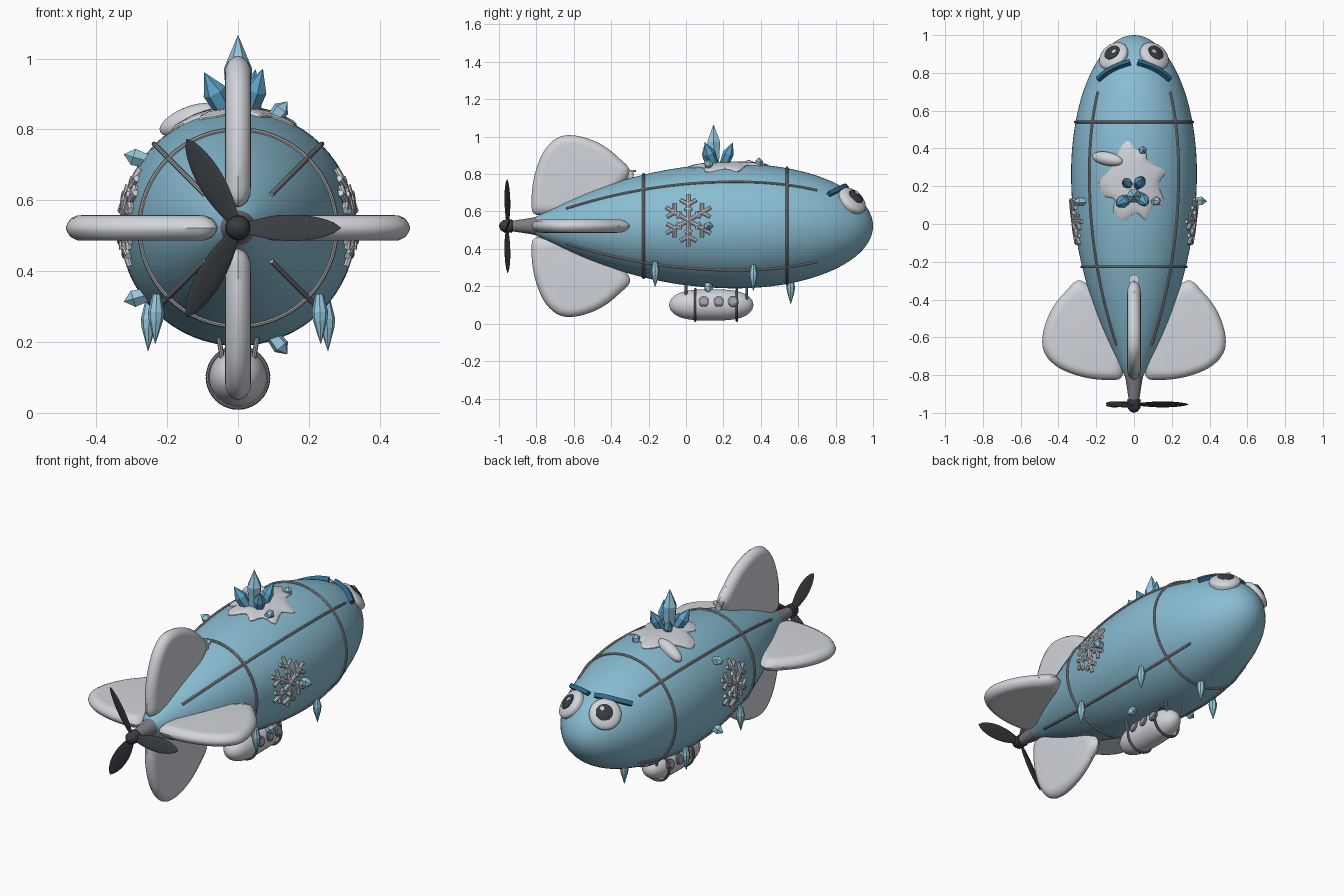
import bpy, bmesh, math
from mathutils import Vector

cube = bpy.data.objects.get("Cube")
if cube:
    bpy.data.objects.remove(cube, do_unlink=True)

CZ = 0.522  # height of the hull axis


def material(name, r, g, b):
    m = bpy.data.materials.new(name)
    m.use_nodes = True
    m.diffuse_color = (r, g, b, 1)
    bsdf = m.node_tree.nodes["Principled BSDF"]
    bsdf.inputs["Base Color"].default_value = (r, g, b, 1)
    bsdf.inputs["Roughness"].default_value = 0.6
    return m


BLUE = material("hull blue", 0.25, 0.51, 0.65)
WHITE = material("frost white", 0.64, 0.66, 0.70)
STEEL = material("trim grey", 0.34, 0.35, 0.37)
DARK = material("charcoal", 0.04, 0.045, 0.052)
BROW = material("brow blue", 0.03, 0.14, 0.26)
ICE = material("ice blue", 0.30, 0.58, 0.74)
DEEP = material("crystal blue", 0.11, 0.38, 0.60)
BOOM = material("boom grey", 0.20, 0.20, 0.23)


def finish(name, mesh, mat, smooth=True):
    mesh.materials.clear()
    mesh.materials.append(mat)
    for p in mesh.polygons:
        p.use_smooth = smooth
        p.material_index = 0
    if smooth:
        mesh.set_sharp_from_angle(angle=math.radians(40))
    ob = bpy.data.objects.new(name, mesh)
    bpy.context.collection.objects.link(ob)
    return ob


def loft(name, rings, mat, smooth=True):
    """Skin closed rings of points and cap both ends."""
    bm = bmesh.new()
    rows = [[bm.verts.new(p) for p in ring] for ring in rings]
    n = len(rows[0])
    for a, b in zip(rows, rows[1:]):
        for i in range(n):
            bm.faces.new((a[i], a[(i + 1) % n], b[(i + 1) % n], b[i]))
    bm.faces.new(rows[0])
    bm.faces.new(rows[-1])
    bmesh.ops.remove_doubles(bm, verts=bm.verts, dist=0.0001)
    bmesh.ops.recalc_face_normals(bm, faces=bm.faces)
    mesh = bpy.data.meshes.new(name)
    bm.to_mesh(mesh)
    bm.free()
    return finish(name, mesh, mat, smooth)


def lathe(name, profile, loc, axis, mat, seg=32, smooth=True):
    """Turn (distance, radius) pairs around an axis through loc."""
    q = Vector(axis).to_track_quat('Z', 'Y')
    rings = [[Vector(loc) + q @ Vector((max(r, 0.0008) * math.cos(math.tau * i / seg),
                                        max(r, 0.0008) * math.sin(math.tau * i / seg), d))
              for i in range(seg)] for d, r in profile]
    return loft(name, rings, mat, smooth)


def tubes(name, paths, radius, mat, closed=False, res=2):
    cu = bpy.data.curves.new(name + "_path", 'CURVE')
    cu.dimensions = '3D'
    cu.bevel_depth = radius
    cu.bevel_resolution = res
    cu.use_fill_caps = True
    for path in paths:
        sp = cu.splines.new('POLY')
        sp.points.add(len(path) - 1)
        for pt, co in zip(sp.points, path):
            pt.co = (*co, 1)
        sp.use_cyclic_u = closed
    tmp = bpy.data.objects.new(name + "_path", cu)
    mesh = bpy.data.meshes.new_from_object(tmp)
    bpy.data.objects.remove(tmp)
    return finish(name, mesh, mat)


def hull_r(y):
    if y > 0.27:
        return 0.333 * math.sqrt(max(0, 1 - ((y - 0.27) / 0.73) ** 2))
    return 0.333 * (1 - ((0.27 - y) / 1.16) ** 2.05)


def on_hull(y, ang, lift=0.0):
    r = hull_r(y) + lift
    return Vector((r * math.cos(ang), y, CZ + r * math.sin(ang)))


def smooth_outline(pts, steps=5):
    """Closed Catmull-Rom curve through the points."""
    pts = [Vector(p) for p in pts]
    out = []
    for i in range(len(pts)):
        a, b, c, d = (pts[(i + k - 1) % len(pts)] for k in range(4))
        for s in range(steps):
            t = s / steps
            out.append(0.5 * (2 * b + (c - a) * t + (2 * a - 5 * b + 4 * c - d) * t * t
                              + (3 * b - a - 3 * c + d) * t ** 3))
    return out


# Hull, with stations bunched towards the round nose
ys = [-0.83 + 1.1 * i / 24 for i in range(24)]
ys += [0.27 + 0.73 * math.sin(math.pi / 2 * i / 24) for i in range(25)]
lathe("hull", [(y, hull_r(y)) for y in ys], (0, 0, CZ), (0, 1, 0), BLUE, 64)

# Hoops and lengthwise ribs
for label, y in (("rear", -0.227), ("front", 0.54)):
    tubes(label + "_hoop", [[on_hull(y, math.tau * i / 64, 0.003) for i in range(64)]],
          0.007, STEEL, True)
tubes("hull_ribs", [[on_hull(-0.64 + 1.34 * i / 30, math.pi / 4 + k * math.pi / 2, 0.002)
                     for i in range(31)] for k in range(4)], 0.007, STEEL)

# Four tail fins with bevelled rims: (along hull, outward)
fin = smooth_outline([(-0.30, 0.28), (-0.36, 0.365), (-0.46, 0.44), (-0.58, 0.482), (-0.68, 0.475),
                      (-0.76, 0.40), (-0.81, 0.27), (-0.825, 0.14), (-0.80, 0.06),
                      (-0.62, 0.08), (-0.42, 0.16)])
mid = sum(fin, Vector((0, 0))) / len(fin)
layers = ((-0.036, 0.76), (-0.035, 0.84), (-0.026, 0.93), (-0.012, 0.98), (0, 1),
          (0.012, 0.98), (0.026, 0.93), (0.035, 0.84), (0.036, 0.76))
for k, label in enumerate(("left", "top", "right", "bottom")):
    c, s = round(math.cos(k * math.pi / 2)), round(math.sin(k * math.pi / 2))
    rings = []
    for w, f in layers:
        flat = [mid + (p - mid) * f for p in fin]
        rings.append([(p.y * c - w * s, p.x, CZ + p.y * s + w * c) for p in flat])
    loft(label + "_fin", rings, WHITE)

# Tail boom, hub and propeller
lathe("tail_boom", [(-0.80, 0.05), (-0.83, 0.043), (-0.93, 0.028)], (0, 0, CZ), (0, 1, 0), BOOM)
lathe("propeller_hub", [(-1.0, 0.0), (-0.992, 0.02), (-0.975, 0.033), (-0.93, 0.036), (-0.92, 0.0)],
      (0, 0, CZ), (0, 1, 0), DARK, 24)
for k in range(3):
    a = k * math.tau / 3
    out, side = Vector((math.cos(a), 0, math.sin(a))), Vector((-math.sin(a), 0.4, math.cos(a)))
    rings = []
    for i in range(15):
        t = i / 14
        w = 0.037 * math.sin(math.pi * (0.1 + 0.9 * t) ** 1.15) ** 0.6 if t < 1 else 0.001
        rings.append([Vector((0, -0.955, CZ)) + out * (0.02 + 0.27 * t)
                      + side * w * math.cos(math.tau * j / 12)
                      + Vector((0, 0.006 * math.sin(math.tau * j / 12) * w / 0.037, 0))
                      for j in range(12)])
    loft("propeller_blade", rings, DARK)

# Gondola, bands, portholes and struts
pod = [(0.135 - 0.225 * math.cos(math.pi * i / 28),
        0.083 * (1 - abs(math.cos(math.pi * i / 28)) ** 3.2) ** 0.5) for i in range(29)]
lathe("gondola", pod, (0, 0, 0.1), (0, 1, 0), WHITE, 40)
for y in (0.05, 0.272):
    tubes("gondola_band", [[(0.084 * math.cos(math.tau * i / 40), y, 0.1 + 0.084 * math.sin(math.tau * i / 40))
                            for i in range(40)]], 0.007, BOOM, True)
for sx in (-1, 1):
    for y in (0.095, 0.175, 0.252):
        n = Vector((sx, 0, 0.25)).normalized()
        p = Vector((0, y, 0.1)) + n * 0.072
        lathe("porthole_rim", [(0, 0.029), (0.013, 0.029), (0.016, 0.025)], p, n, BOOM, 20)
        lathe("porthole_glass", [(0, 0.018), (0.018, 0.018)], p, n, STEEL, 20)
    for y in (0.0, 0.325):
        tubes("gondola_strut", [[(sx * 0.04, y, 0.13), (sx * 0.055, y, 0.215)]], 0.007, STEEL)

# Eyes and brows
for sx, label in ((1, "left"), (-1, "right")):
    ang = math.atan2(0.132, sx * 0.105)
    p = on_hull(0.89, ang)
    n = (on_hull(0.89, ang) - on_hull(0.88, ang)).cross(
        Vector((-math.sin(ang), 0, math.cos(ang)))).normalized()
    if n.y < 0:
        n = -n
    dome = [(0.032 * math.sin(math.pi / 2 * i / 8), 0.085 * math.cos(math.pi / 2 * i / 8)) for i in range(9)]
    lathe(label + "_eye", [(-0.03, 0.08)] + dome, p, n, WHITE, 40)
    inward = Vector((-sx, 0, 0)) - n * n.dot(Vector((-sx, 0, 0)))
    up = Vector((0, 0, 1)) - n * n.z
    lathe(label + "_pupil", [(0.01, 0.046), (0.029, 0.045), (0.036, 0.03), (0.038, 0)],
          p + inward * 0.008, n, DARK, 32)
    lathe(label + "_eye_glint", [(0.03, 0.013), (0.040, 0.012)],
          p + inward * 0.025 + up * 0.015, n, WHITE, 16)
    brow = []
    for i in range(9):
        t = i / 8
        x, y = 0.02 + 0.175 * t, 0.857 - 0.092 * t + 0.012 * math.sin(math.pi * t)
        brow.append(on_hull(y, math.atan2(0.207 - 0.032 * t, sx * x), 0.012))
    tubes(label + "_brow", [brow], 0.017, BROW, res=0)

# Snowflakes laid on both flanks
for sx, label in ((1, "left"), (-1, "right")):
    def flank(u, v):
        y, z = 0.013 + u, 0.03 + v
        return Vector((sx * (math.sqrt(hull_r(y) ** 2 - z * z) + 0.005), y, CZ + z))
    paths = []
    for k in range(6):
        a = math.pi / 2 + k * math.pi / 3
        polar = lambda r, b=a: Vector((r * math.cos(b), r * math.sin(b)))
        paths.append([flank(*polar(0.137 * i / 5)) for i in range(6)])
        for turn in (-1, 1):
            for start, size in ((0.085, 0.048), (0.055, 0.02)):
                p = polar(start)
                paths.append([flank(*p), flank(*(p + polar(size, a + turn * math.pi / 3)))])
    tubes(label + "_snowflake", paths, 0.0105, WHITE)

# Snow patch draped over the top
patch = smooth_outline([(-0.03, 0.44), (0.015, 0.39), (0.06, 0.40), (0.075, 0.33), (0.165, 0.28),
                        (0.13, 0.21), (0.16, 0.11), (0.095, 0.09), (0.065, 0.02), (0.01, 0.06),
                        (-0.06, 0.015), (-0.11, 0.07), (-0.10, 0.13), (-0.16, 0.15), (-0.185, 0.22),
                        (-0.11, 0.31), (-0.075, 0.40)], 3)
rings = []
for f, lift in ((1, -0.005), (1, 0.004), (0.95, 0.009), (0.7, 0.012), (0.4, 0.012), (0.1, 0.012)):
    ring = []
    for q in patch:
        x, y = -0.01 + (q.x + 0.01) * f, 0.21 + (q.y - 0.21) * f
        ring.append((x, y, CZ + math.sqrt(hull_r(y) ** 2 - x * x) + lift))
    rings.append(ring)
loft("snow_patch", rings, WHITE)
lump = [(-0.088 * math.cos(math.pi * i / 12), 0.036 * math.sin(math.pi * i / 12)) for i in range(13)]
lathe("snow_lump", lump, (-0.14, 0.345, CZ + 0.305), (1, -0.2, 0.42), WHITE, 24)

# Crystal cluster on top: base, tip, radius
for base, tip, r, mat in (((0, 0.15, 0.82), (0, 0.147, 1.065), 0.04, ICE),
                          ((-0.02, 0.14, 0.82), (-0.095, 0.10, 0.96), 0.034, DEEP),
                          ((0.02, 0.16, 0.82), (0.07, 0.10, 0.97), 0.033, DEEP),
                          ((0.01, 0.19, 0.82), (0.05, 0.25, 0.968), 0.030, DEEP),
                          ((-0.01, 0.20, 0.82), (-0.06, 0.23, 0.93), 0.026, DEEP)):
    d = Vector(tip) - Vector(base)
    h = d.length
    lathe("top_crystal", [(0, r * 0.7), (h * 0.62, r), (h, 0)], base, d, mat, 6, False)

# Ring of small crystals around the hull
for k in range(5):
    a = k * math.tau / 5
    lathe("side_crystal", [(-0.02, 0.018), (0.035, 0.025), (0.062, 0.0)], on_hull(0.12, a, -0.004),
          (math.cos(a), 0, 0.4 * math.sin(a)), ICE, 5, False)
lathe("patch_crystal", [(0, 0.018), (0.03, 0.022), (0.05, 0)], (0.04, 0.39, 0.84), (0.2, 0, 1), ICE, 5, False)

# Icicles under the hull
for x, y, top in ((0.23, -0.165, 0.325), (-0.23, -0.165, 0.325), (0.25, 0.36, 0.305),
                  (-0.25, 0.36, 0.305), (0, 0.56, 0.235)):
    lathe("icicle", [(-0.01, 0.012), (0.04, 0.023), (0.065, 0.02), (0.13, 0)], (x, y, top),
          (x * 0.12, 0, -1), ICE, 8, False)

# Vent post ahead of the top fin
lathe("vent_post", [(0, 0.016), (0.05, 0.016), (0.05, 0.028), (0.062, 0.028), (0.062, 0.012),
                    (0.055, 0.012)], (0, -0.296, 0.76), (0, 0, 1), WHITE, 20)
